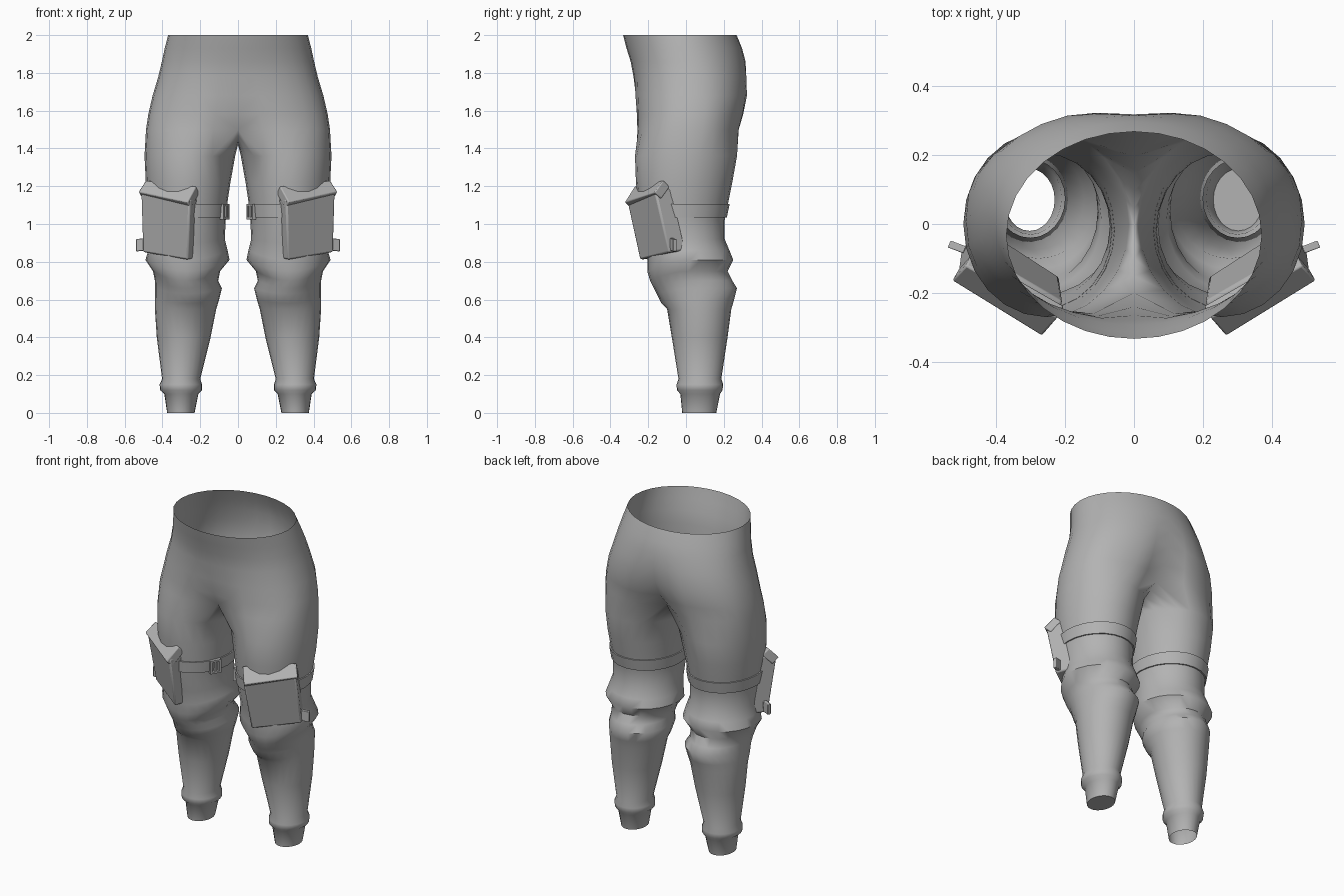
import bpy, bmesh, math
from mathutils import Vector

if "Cube" in bpy.data.objects:
    bpy.data.objects.remove(bpy.data.objects["Cube"])

cloth = bpy.data.materials.new("grey_cloth")
cloth.use_nodes = True
GREY = (0.45, 0.45, 0.45, 1)
cloth.diffuse_color = GREY
cloth.node_tree.nodes["Principled BSDF"].inputs["Base Color"].default_value = GREY

SEG = 24          # points round a leg
ARC = 16          # segments of the outer arc that continue into the hips


def finish(name, bm, angle=40, mirror=True, bevel=0):
    mesh = bpy.data.meshes.new(name)
    bm.to_mesh(mesh)
    bm.free()
    mesh.materials.append(cloth)
    ob = bpy.data.objects.new(name, mesh)
    bpy.context.collection.objects.link(ob)
    if bevel:
        mod = ob.modifiers.new("soft_edges", "BEVEL")
        mod.width, mod.segments = bevel, 2
    if mirror:
        mod = ob.modifiers.new("mirror", "MIRROR")
        mod.merge_threshold = 0.002
    bpy.ops.object.select_all(action="DESELECT")
    ob.select_set(True)
    bpy.context.view_layer.objects.active = ob
    bpy.ops.object.shade_smooth_by_angle(angle=math.radians(angle))
    return ob


def skin(bm, low, high, closed=True):
    n = len(high)
    for i in range(n if closed else n - 1):
        j = (i + 1) % n
        bm.faces.new((low[i], low[j], high[j], high[i]))


def leg_ring(z, inner, outer, front, back, sag=0, grow=0):
    cx, cy = (inner + outer) / 2, (front + back) / 2
    hx, hy = (outer - inner) / 2 + grow, (back - front) / 2 + grow
    pts = []
    for i in range(SEG):
        a = math.radians(-120 + 360 * i / SEG)
        pts.append((cx + hx * math.cos(a), cy + hy * math.sin(a),
                    z - sag * max(0, -math.sin(a)) ** 2))
    return pts


def hip_arc(z, width, front, back, power, dent_front, dent_back):
    cy, hy = (front + back) / 2, (back - front) / 2
    pts = []
    for i in range(ARC + 1):
        a = math.radians(-90 + 180 * i / ARC)
        x = width * max(0, math.cos(a)) ** power if 0 < i < ARC else 0
        y = cy + hy * math.copysign(abs(math.sin(a)) ** power, a)
        dent = math.exp(-(x / 0.09) ** 2)
        y += dent * (dent_front if a < 0 else -dent_back)
        pts.append((x, y, z))
    return pts


# Leg sections: height, inner, outer, front, back, front sag
LEG = [
    (0, .23, .375, -.02, .16, 0), (.1, .21, .39, -.03, .18, 0),
    (.12, .19, .412, -.048, .193, 0), (.15, .19, .415, -.05, .197, 0),
    (.18, .2, .402, -.04, .187, 0), (.4, .145, .43, -.075, .22, 0),
    (.55, .115, .44, -.1, .24, 0), (.6, .1, .44, -.13, .255, .02),
    (.66, .085, .44, -.155, .27, .03), (.7, .105, .44, -.17, .245, .04),
    (.75, .095, .45, -.19, .22, .05), (.81, .045, .49, -.205, .25, .06),
    (.86, .055, .475, -.205, .23, .05), (.92, .07, .46, -.22, .205, .02),
    (1.02, .065, .465, -.245, .205, 0), (1.12, .055, .475, -.255, .225, 0),
    (1.22, .04, .488, -.265, .245, 0), (1.36, .015, .495, -.27, .27, 0),
]
# Hip sections: height, width, front, back, squareness, front dent, back dent
HIPS = [
    (1.5, .487, -.27, .295, .8, .07, .1), (1.58, .475, -.27, .318, .85, .03, .06),
    (1.68, .452, -.275, .335, .88, .01, .03), (1.78, .422, -.278, .328, .92, 0, .01),
    (1.86, .403, -.293, .315, .96, 0, 0), (1.93, .388, -.315, .297, 1, 0, 0),
    (2, .37, -.333, .268, 1, 0, 0),
]

# Trousers: leg tube, crotch saddle and hips
bm = bmesh.new()
legs = [[bm.verts.new(p) for p in leg_ring(*row)] for row in LEG]
hips = [[bm.verts.new(p) for p in hip_arc(*row)] for row in HIPS]
for low, high in zip(legs, legs[1:]):
    skin(bm, low, high)
for low, high in zip(hips, hips[1:]):
    skin(bm, low, high, closed=False)
front_y, back_y = hips[0][0].co.y, hips[0][-1].co.y
saddle = []
for i in range(1, SEG - ARC):
    t = i / (SEG - ARC)
    saddle.append(bm.verts.new((0, back_y + (front_y - back_y) * t,
                                1.5 - .08 * math.sin(math.pi * t))))
skin(bm, legs[-1], hips[0] + saddle)
finish("trousers", bm, 50)

# Closed hem on the left leg
bm = bmesh.new()
bm.faces.new([bm.verts.new(p) for p in reversed(leg_ring(*LEG[0]))])
finish("left_hem_cap", bm, mirror=False)

# Strap round each thigh
bm = bmesh.new()
strap = [(1.035, .064, .466, -.246, .208, 0), (1.105, .057, .474, -.254, .223, 0)]
rows = [(strap[0], 0), (strap[0], .008), (strap[1], .008), (strap[1], 0)]
bands = [[bm.verts.new(p) for p in leg_ring(*row, grow=g)] for row, g in rows]
for low, high in zip(bands, bands[1:]):
    skin(bm, low, high)
finish("thigh_strap", bm)


def slab(name, face, depth, bevel):
    """Box from an outward-facing quad pushed back by a depth vector."""
    bm = bmesh.new()
    near = [bm.verts.new(p) for p in face]
    far = [bm.verts.new(Vector(p) + Vector(depth)) for p in face]
    bm.faces.new(near)
    bm.faces.new(far[::-1])
    skin(bm, far, near)
    bmesh.ops.recalc_face_normals(bm, faces=bm.faces)
    return finish(name, bm, 40, True, bevel)


# Cargo pocket with its overhanging flap
slab("pocket", [(.265, -.245, .81), (.505, -.09, .85), (.515, -.165, 1.18), (.255, -.315, 1.13)],
     (-.05, .09, .01), .01)
slab("pocket_flap", [(.268, -.325, 1.115), (.528, -.165, 1.17), (.488, -.12, 1.232), (.222, -.272, 1.2)],
     (-.02, .035, -.035), .006)

# Pull tab on the outer pocket edge
slab("pocket_tab", [(.495, -.085, .86), (.54, -.068, .855), (.54, -.068, .92), (.495, -.085, .925)],
     (-.008, .02, 0), .003)


# Strap buckle: a small frame with a centre bar
def bar(bm, centre, along, size):
    across = Vector((-along.y, along.x, 0))
    made = bmesh.ops.create_cube(bm, size=1)["verts"]
    for v in made:
        c = v.co.copy()
        v.co = centre + along * c.x * size[0] + across * c.y * size[1]
        v.co.z += c.z * size[2]


bm = bmesh.new()
along = Vector((.5, -.87, 0))
middle = Vector((.07, -.125, 1.065))
for side in (-1, 1):
    bar(bm, middle + along * side * .027, along, (.012, .02, .08))
    bar(bm, middle + Vector((0, 0, side * .035)), along, (.055, .02, .012))
bar(bm, middle, along, (.012, .024, .065))
finish("strap_buckle", bm)
